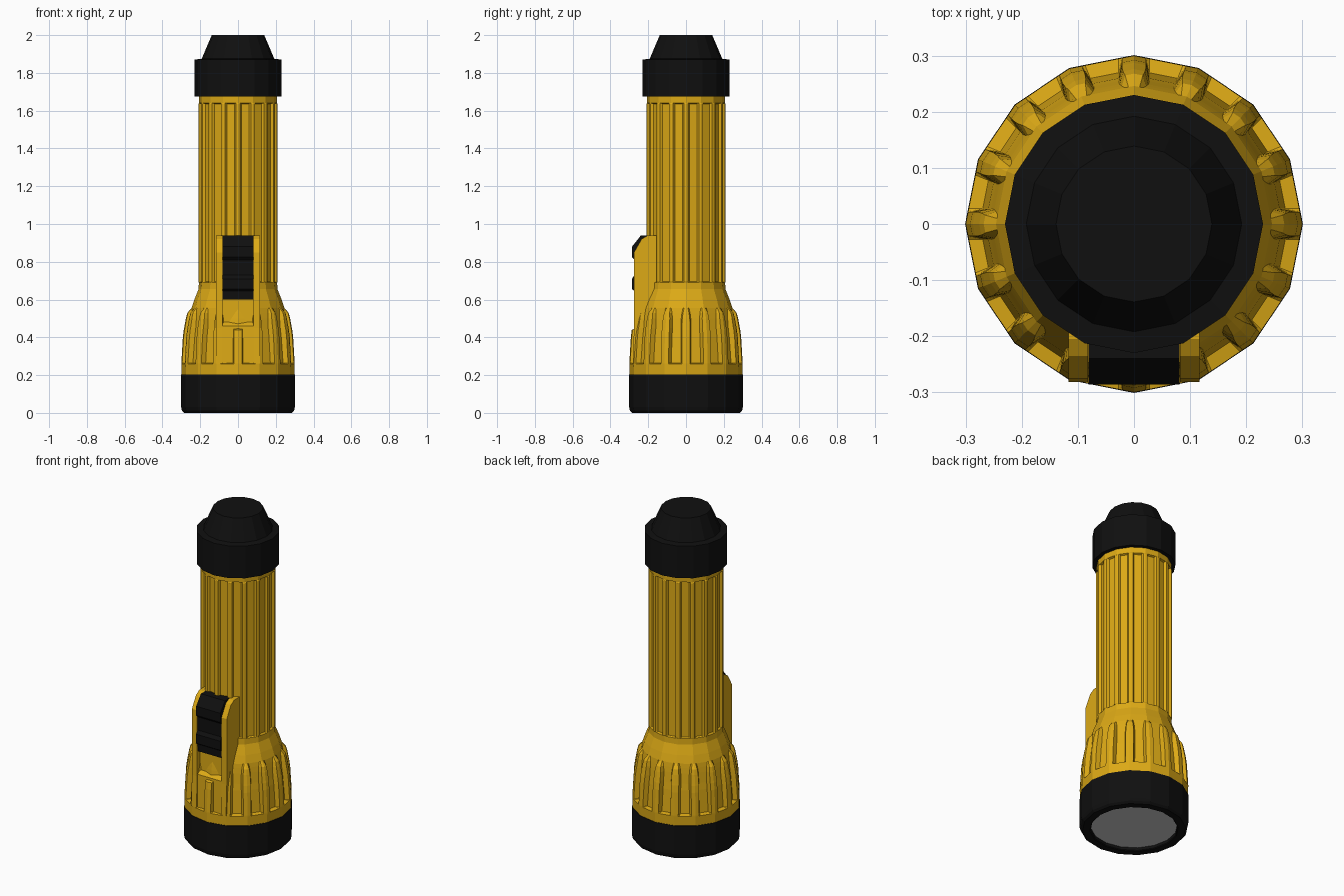
import bpy, bmesh, math

if "Cube" in bpy.data.objects:
    bpy.data.objects.remove(bpy.data.objects["Cube"])

N = 16
STEP = 2 * math.pi / N


def material(name, rgb):
    m = bpy.data.materials.new(name)
    m.diffuse_color = (*rgb, 1)
    m.use_nodes = True
    m.node_tree.nodes["Principled BSDF"].inputs["Base Color"].default_value = m.diffuse_color
    return m


YELLOW = material("yellow_plastic", (0.72, 0.40, 0.008))
BLACK = material("black_rubber", (0.005, 0.005, 0.005))


def make(name, bm, mat=None):
    bmesh.ops.recalc_face_normals(bm, faces=bm.faces)
    me = bpy.data.meshes.new(name)
    bm.to_mesh(me)
    bm.free()
    if mat:
        me.materials.append(mat)
    ob = bpy.data.objects.new(name, me)
    bpy.context.collection.objects.link(ob)
    return ob


def loft(name, rings, mat=None):
    """Skin a stack of closed rings and cap both ends."""
    bm = bmesh.new()
    loops = [[bm.verts.new(p) for p in ring] for ring in rings]
    n = len(loops[0])
    for a, b in zip(loops, loops[1:]):
        for i in range(n):
            j = (i + 1) % n
            bm.faces.new((a[i], a[j], b[j], b[i]))
    bm.faces.new(loops[0])
    bm.faces.new(loops[-1])
    return make(name, bm, mat)


def turned(name, profile, mat=None):
    return loft(name, [[(r * math.cos(k * STEP), r * math.sin(k * STEP), z)
                        for k in range(N)] for r, z in profile], mat)


def ribbed_ring(z, r_rib, r_panel, half):
    """16-gon whose corners carry ribs; panels between sit at r_panel."""
    pts = []
    for k in range(N):
        front = k == 12 and 0.44 < z < 0.6
        out = r_panel if front else r_rib
        for off, r in ((-half - .006, r_panel), (-half, out), (0, out),
                       (half, out), (half + .006, r_panel)):
            a = off / r
            rr = r * math.cos(STEP / 2) / math.cos(STEP / 2 - abs(a))
            t = k * STEP + a
            pts.append((rr * math.cos(t), rr * math.sin(t), z))
    return pts


def extrude_x(name, profile, x0, x1, mat):
    return loft(name, [[(x, y, z) for y, z in profile] for x in (x0, x1)], mat)


# Ribbed head, shoulder and barrel
loft("body", [ribbed_ring(*s) for s in (
    (0.20, .298, .298, .022), (0.26, .300, .300, .022),
    (0.265, .300, .275, .022), (0.40, .292, .265, .022),
    (0.44, .287, .260, .022), (0.45, .285, .259, .022),
    (0.50, .276, .254, .020), (0.53, .268, .250, .016),
    (0.555, .246, .246, .010), (0.60, .231, .231, .010),
    (0.655, .209, .209, .012), (0.69, .207, .207, .012),
    (0.695, .210, .196, .012), (1.635, .210, .196, .012),
    (1.64, .207, .207, .012), (1.69, .207, .207, .012))], YELLOW)

# Lens bezel and lens
turned("lens_bezel", [(.238, .05), (.24, .004), (.245, 0), (.285, 0), (.297, .012),
                      (.301, .03), (.301, .203), (.28, .203)], BLACK)
turned("lens", [(.239, .02), (.239, .055)])

# Tail cap
turned("tail_cap", [(.205, 1.675), (.23, 1.675), (.23, 1.87), (.192, 1.875),
                    (.139, 2.0)], BLACK)

# Switch housing: side walls and recessed front panel
wall = [(-.282, .262), (-.275, .45), (-.275, .85), (-.235, .92),
        (-.205, .938), (-.15, .94), (-.15, .262)]
for side, s in (("left", -1), ("right", 1)):
    extrude_x(f"switch_wall_{side}", wall, s * .082, s * .117, YELLOW)
extrude_x("switch_front_panel", [(-.274, .262), (-.27, .46), (-.247, .48),
                                 (-.247, .64), (-.15, .64), (-.15, .262)],
          -.085, .085, YELLOW)

# Sliding switch with two grip ridges
extrude_x("switch", [(-.268, .60), (-.272, .645), (-.286, .655), (-.286, .71),
                     (-.272, .73), (-.272, .81), (-.286, .825), (-.286, .88),
                     (-.24, .938), (-.18, .938), (-.18, .60)],
          -.081, .081, BLACK)
